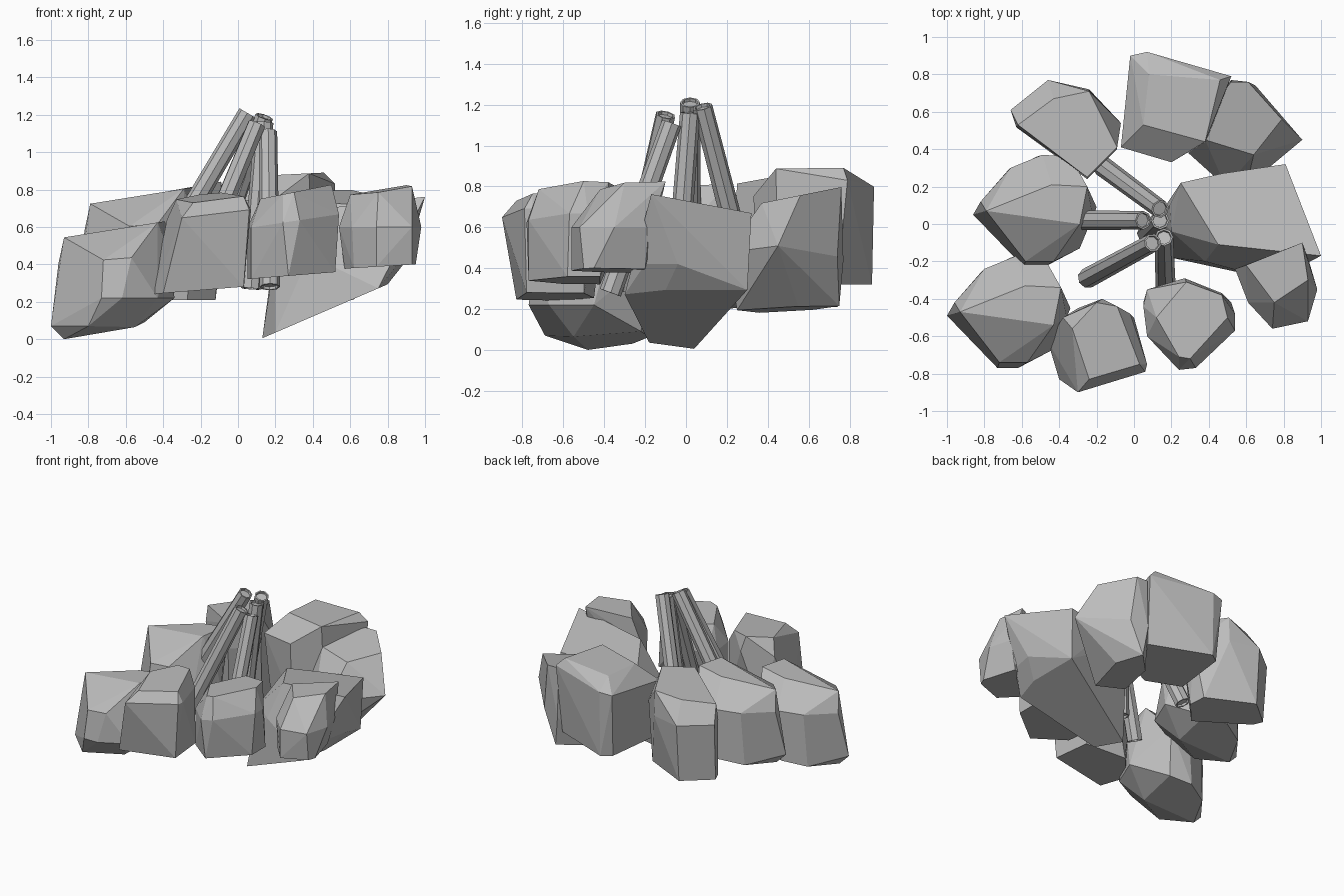
import bpy
import bmesh
from mathutils import Vector

default = bpy.data.objects.get("Cube")
if default:
    bpy.data.objects.remove(default, do_unlink=True)

stone_grey = bpy.data.materials.new("stone grey")
stone_grey.use_nodes = True
grey = (0.5, 0.5, 0.5, 1)
stone_grey.diffuse_color = grey
stone_grey.node_tree.nodes["Principled BSDF"].inputs["Base Color"].default_value = grey


def finish(name, bm):
    """Turn a bmesh into a flat shaded object."""
    bmesh.ops.recalc_face_normals(bm, faces=bm.faces)
    mesh = bpy.data.meshes.new(name)
    bm.to_mesh(mesh)
    bm.free()
    mesh.materials.append(stone_grey)
    obj = bpy.data.objects.new(name, mesh)
    bpy.context.collection.objects.link(obj)
    return obj


def ring(outline, height, slope_x=0, slope_y=0):
    """Lay a plan outline on a tilted plane; height is at the outline's middle."""
    mid_x = sum(x for x, y in outline) / len(outline)
    mid_y = sum(y for x, y in outline) / len(outline)
    return [Vector((x, y, height + slope_x * (x - mid_x) + slope_y * (y - mid_y)))
            for x, y in outline]


def rock(name, *rings, offset=(0, 0, 0)):
    """A faceted stone: the convex skin around its crown, belly and base rings."""
    bm = bmesh.new()
    for points in rings:
        for point in points:
            bm.verts.new(point + Vector(offset))
    result = bmesh.ops.convex_hull(bm, input=bm.verts)
    spare = {g for g in result["geom_interior"] + result["geom_unused"]
             if isinstance(g, bmesh.types.BMVert)}
    bmesh.ops.delete(bm, geom=list(spare), context="VERTS")
    bmesh.ops.dissolve_limit(bm, angle_limit=0.1, verts=bm.verts, edges=bm.edges)
    return finish(name, bm)


def log(name, foot, tip, radius=0.052):
    """A leaning eight sided log with a shallow recess in each end."""
    foot, tip = Vector(foot), Vector(tip)
    axis = tip - foot
    bm = bmesh.new()
    bmesh.ops.create_cone(bm, cap_ends=True, segments=8, radius1=radius * 1.05,
                          radius2=radius * 0.95, depth=axis.length)
    caps = [f for f in bm.faces if len(f.verts) > 4]
    bmesh.ops.inset_individual(bm, faces=caps, thickness=0.01, depth=0)
    bmesh.ops.inset_individual(bm, faces=caps, thickness=0.002, depth=-0.015)
    obj = finish(name, bm)
    obj.location = (foot + tip) / 2
    obj.rotation_mode = "QUATERNION"
    obj.rotation_quaternion = axis.to_track_quat("Z", "Y")
    return obj


# Stones at the back
rock("back_left_rock",
     ring([(-.62, .53), (-.43, .67), (-.24, .71), (-.09, .41), (-.25, .25)], .8, .18),
     ring([(-.66, .61), (-.46, .77), (-.24, .72), (-.07, .54), (-.09, .4),
           (-.25, .24), (-.63, .52)], .63),
     ring([(-.65, .58), (-.46, .74), (-.13, .58), (-.12, .45), (-.27, .28), (-.62, .51)], .21))

rock("back_rock",
     ring([(.08, .8), (.46, .77), (.38, .44), (.05, .53)], .88, .05),
     ring([(-.02, .9), (.07, .92), (.52, .79), (.38, .44), (.2, .33), (-.07, .41)], .78, .1, .1),
     ring([(0, .86), (.07, .91), (.5, .74), (.4, .45), (.2, .35), (-.05, .45)], .32))

rock("back_right_rock",
     ring([(.35, .56), (.52, .76), (.61, .76), (.79, .56), (.64, .37), (.38, .45)], .76, 0, .2),
     ring([(.52, .77), (.65, .74), (.9, .45), (.6, .2), (.49, .2), (.29, .38)], .46, .15, -.05),
     ring([(.55, .75), (.62, .55), (.55, .25), (.38, .36), (.42, .62)], .2, .1, .04))

# Large tilted stone on the right, with its low tip under the logs
rock("right_rock",
     ring([(.25, .22), (.47, .27), (.81, .32), (1, -.17), (.45, -.11)], .68, .1, -.15),
     ring([(.19, .1), (.2, -.04), (.38, -.2), (.6, -.21)], .45),
     ring([(.87, -.2), (.9, -.04)], .42),
     ring([(.13, .04), (.2, -.18), (.75, -.3), (.8, -.1), (.8, .3)], .18, .43))

# Stones at the front
rock("front_right_outer_rock",
     ring([(.6, -.22), (.9, -.1), (.93, -.3), (.75, -.42)], .8, .15, .05),
     ring([(.54, -.24), (.93, -.18), (.98, -.35), (.93, -.52), (.74, -.56), (.61, -.42)], .6),
     ring([(.57, -.25), (.88, -.2), (.95, -.45), (.93, -.5), (.74, -.56), (.62, -.42)], .39, .06))

rock("front_right_rock",
     ring([(.12, -.5), (.28, -.31), (.47, -.38), (.5, -.5), (.3, -.72), (.24, -.71)], .79, .2),
     ring([(.05, -.44), (.07, -.35), (.27, -.29), (.47, -.37), (.54, -.48), (.54, -.57),
           (.33, -.77), (.24, -.78), (.07, -.6)], .63, .15),
     ring([(.05, -.42), (.07, -.6), (.27, -.77), (.52, -.58), (.52, -.42)], .34, .08))

rock("front_centre_rock",
     ring([(-.33, -.56), (-.24, -.83), (.03, -.75), (-.09, -.44), (-.2, -.42)], .76, .1, .1),
     ring([(-.38, -.5), (-.3, -.9), (.06, -.79), (.07, -.75), (-.02, -.48), (-.17, -.4)], .67, .12),
     ring([(-.46, -.63), (-.4, -.83), (.03, -.78), (0, -.5), (-.3, -.45)], .26, .08))

# Twin stones on the left, the second one set further back and higher
twin_rings = (
    ring([(-.93, -.47), (-.58, -.33), (-.39, -.34), (-.43, -.54)], .6, .16),
    ring([(-.96, -.42), (-.8, -.24), (-.63, -.17), (-.48, -.18), (-.36, -.5),
          (-.57, -.74), (-.72, -.74)], .43, .08),
    ring([(-.62, -.77), (-.73, -.77), (-.43, -.67), (-.34, -.45)], .22),
    ring([(-1, -.49), (-.8, -.69)], .07),
    ring([(-.93, -.48), (-.55, -.55), (-.5, -.22), (-.66, -.18), (-.82, -.26)], .05, .18, .05))
rock("front_left_rock", *twin_rings)
rock("left_rock", *twin_rings, offset=(.14, .54, .18))

# Logs leaning together in the middle
log("back_log", (-.17, .31, .3), (.14, .08, 1.19))
log("left_log", (-.41, .02, .43), (.05, .02, 1.21))
log("front_left_log", (-.25, -.29, .3), (.1, -.1, 1.15))
log("front_log", (.17, -.37, .28), (.16, -.07, 1.11))
log("middle_log", (.07, -.05, .27), (.14, .02, 1.16))
